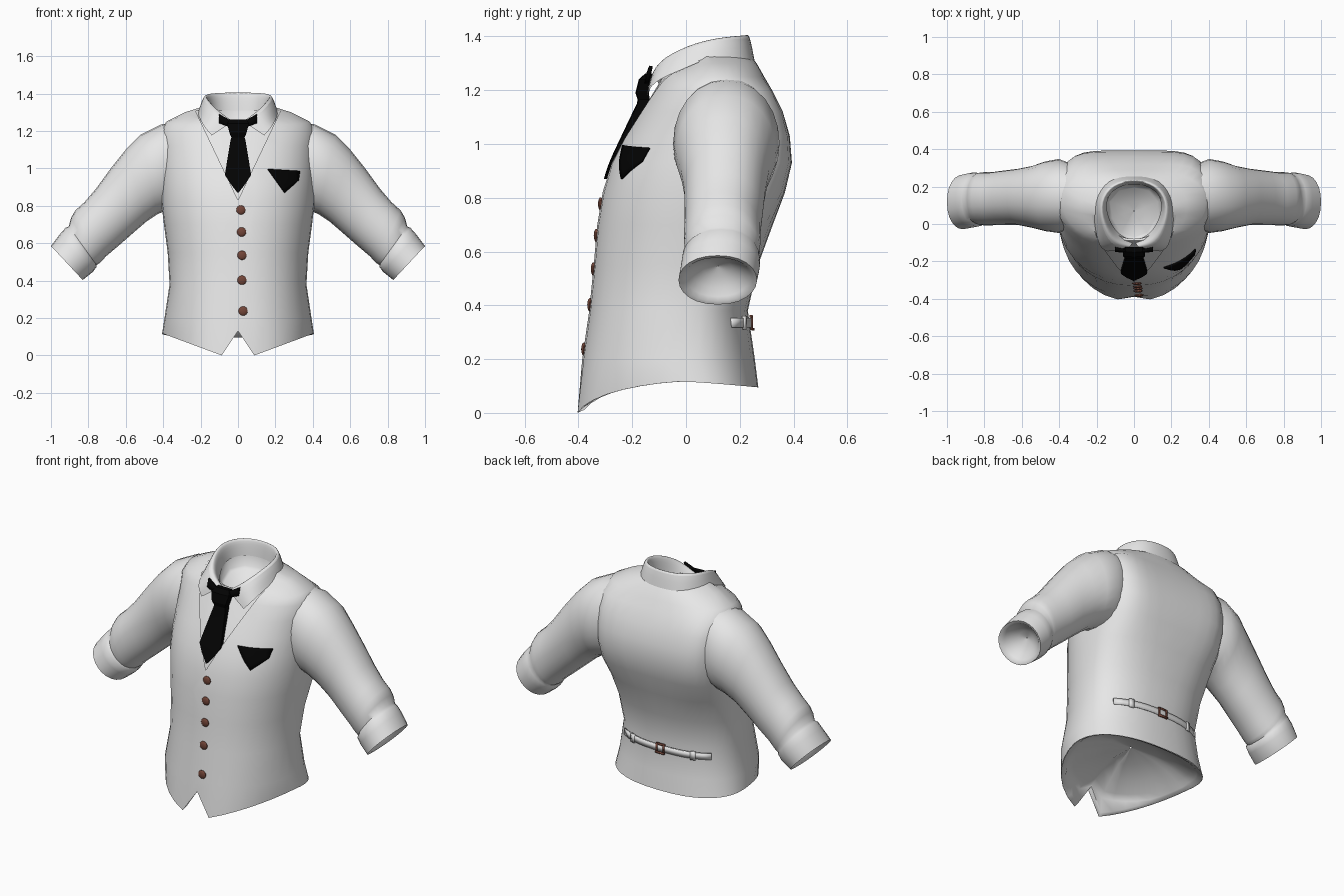
import bpy, bmesh, math
from mathutils import Vector
from mathutils.bvhtree import BVHTree

if "Cube" in bpy.data.objects:
    bpy.data.objects.remove(bpy.data.objects["Cube"])


def material(name, rgb):
    m = bpy.data.materials.new(name)
    m.diffuse_color = (*rgb, 1)
    m.use_nodes = True
    m.node_tree.nodes["Principled BSDF"].inputs["Base Color"].default_value = m.diffuse_color
    return m


CLOTH = material("off_white_cloth", (0.8, 0.8, 0.8))
BLACK = material("black_silk", (0.001, 0.001, 0.001))
BROWN = material("brown_button", (0.17, 0.06, 0.04))


def finish(bm, name, mat, mirror=False, solid=0.0, angle=40, subdiv=0):
    bmesh.ops.recalc_face_normals(bm, faces=bm.faces[:])
    me = bpy.data.meshes.new(name)
    bm.to_mesh(me)
    bm.free()
    me.materials.append(mat)
    ob = bpy.data.objects.new(name, me)
    bpy.context.collection.objects.link(ob)
    bpy.ops.object.select_all(action='DESELECT')
    ob.select_set(True)
    bpy.context.view_layer.objects.active = ob
    bpy.ops.object.shade_smooth_by_angle(angle=math.radians(angle))
    if mirror:
        mod = ob.modifiers.new("mirror", 'MIRROR')
        mod.use_clip = True
    if subdiv:
        mod = ob.modifiers.new("smooth", 'SUBSURF')
        mod.levels = mod.render_levels = subdiv
        mod.boundary_smooth = 'PRESERVE_CORNERS'
    if solid:
        mod = ob.modifiers.new("solid", 'SOLIDIFY')
        mod.thickness = solid
        mod.offset = 0
    return ob


def loft(rings, closed=True):
    """Bridge rows of points into a sheet or tube."""
    bm = bmesh.new()
    rows = [[bm.verts.new(p) for p in r] for r in rings]
    for a, b in zip(rows, rows[1:]):
        n = len(a)
        for i in range(n if closed else n - 1):
            j = (i + 1) % n
            bm.faces.new((a[i], a[j], b[j], b[i]))
    return bm


def bowl(ring, depth):
    """Rings that close an opening with a shallow bowl sunk along depth."""
    mid = sum((Vector(p) for p in ring), Vector()) / len(ring)
    depth = Vector(depth)
    return [[tuple(mid + (Vector(p) - mid) * k + depth * (1 - k * k)) for p in ring] for k in (.9, .7, .4, .02)]


# torso levels: z, half width, front y, back y, centre y, back squareness, front drop
LEVELS = [(0.20, .385, -.378, .248, -.01, .85, 0), (0.38, .358, -.352, .222, 0, .85, 0),
          (0.55, .368, -.335, .260, .02, .8, 0), (0.70, .388, -.322, .315, .04, .72, 0),
          (0.82, .402, -.302, .360, .05, .66, 0), (0.93, .405, -.270, .386, .07, .62, 0),
          (1.03, .405, -.220, .378, .09, .6, 0), (1.12, .405, -.170, .352, .11, .62, 0),
          (1.20, .405, -.122, .312, .11, .7, 0), (1.25, .375, -.104, .283, .11, .8, .02),
          (1.30, .275, -.095, .255, .09, .85, .05), (1.335, .165, -.085, .225, .07, 1, .09)]
HEM = (0, .402, -.407, .265, .02, .85, 0)


def torso_ring(level, off, hem=None):
    z, hx, yf, yb, yc, eb, drop = level
    pts = []
    for i in range(36):
        t = math.radians(i * 10)
        s, c = math.sin(t), math.cos(t)
        ex, ey = (.88, 1.2 if hem else 1.0) if c > 0 else (eb, eb)
        x = (hx + off) * math.copysign(abs(s) ** ex, s)
        y = yc + ((yf - off - yc) if c > 0 else (yb + off - yc)) * abs(c) ** ey
        if c < 0 and .7 < z < 1.22:      # shoulder blades
            y += .02 * math.sin(2 * t) ** 2
        if hem and i == 0:               # notch sits back from the points
            y += .022
        pts.append((x, y, hem(x, c) if hem else z - drop * max(0, c)))
    return pts


def hem_height(x, c):
    """Low front points with a notch between, level at sides and back."""
    x = abs(x)
    if c < 0.01:
        return 0.115 + 0.02 * c
    return 0.13 * (1 - x / 0.087) if x < 0.08 else 0.115 * max(0, x - 0.088) / 0.31


V_LOW, V_SLOPE = 0.83, 2.1

# vest with V neck cut by two planes
bm = loft([torso_ring(HEM, .004, hem_height)] + [torso_ring(l, .008) for l in LEVELS])
for side in (1, -1):
    faces = [f for f in bm.faces if f.calc_center_median().y < 0.05 and f.calc_center_median().z > 0.75]
    geom = faces + list({e for f in faces for e in f.edges}) + list({v for f in faces for v in f.verts})
    bmesh.ops.bisect_plane(bm, geom=geom, plane_co=(0, 0, V_LOW), plane_no=(V_SLOPE * side, 0, -1))
cut = []
for f in bm.faces:
    p = f.calc_center_median()
    if p.y < 0.05 and p.z > V_LOW + V_SLOPE * abs(p.x):
        cut.append(f)
bmesh.ops.delete(bm, geom=cut, context='FACES')
surface = BVHTree.FromBMesh(bm)
finish(bm, "vest", CLOTH)

# turned-in hem and lining that closes the inside
turn = torso_ring(HEM, -.022, lambda x, c: hem_height(x, c) + .012)
lining = torso_ring(HEM, -.03, lambda x, c: max(.10, hem_height(x, c) + .02))
finish(loft([torso_ring(HEM, .003, hem_height), turn, lining] + bowl(lining, (0, 0, .12))), "hem_lining", CLOTH, angle=70)

# shirt front behind the V
bm = loft([torso_ring(l, -.006) for l in LEVELS[3:]])
drop = [f for f in bm.faces if f.calc_center_median().y > .15 or abs(f.calc_center_median().x) > .3]
bmesh.ops.delete(bm, geom=drop, context='FACES')
finish(bm, "shirt_front", CLOTH)


def surf_y(x, z, side=-1):
    """Vest surface depth seen from front (-1) or back (1)."""
    hit = surface.ray_cast(Vector((x, side * 2, z)), Vector((0, -side, 0)))[0]
    return hit.y if hit else side * 0.25


# sleeve with soft turned-back cuff: top x, top z, bottom x, bottom z, y centre, y half
SLEEVE = [(.33, 1.25, .33, .78, .15, .17), (.41, 1.235, .395, .77, .15, .198),
          (.52, 1.18, .43, .755, .148, .186), (.60, 1.10, .49, .715, .145, .165),
          (.68, 1.00, .56, .655, .145, .15), (.76, .89, .64, .585, .14, .145),
          (.82, .82, .705, .53, .135, .142), (.87, .775, .738, .495, .135, .142),
          (.893, .735, .752, .485, .135, .14), (.905, .69, .757, .484, .135, .136),
          (.922, .682, .755, .475, .13, .144), (.955, .645, .775, .447, .128, .147),
          (1.0, .585, .83, .403, .118, .146), (.985, .577, .838, .415, .118, .132)]


def tube_ring(section, n=24):
    tx, tz, bx, bz, yc, yh = section
    ring = []
    for i in range(n):
        a = 2 * math.pi * i / n
        c, s = math.cos(a) / 2, math.sin(a)
        s = math.copysign(abs(s) ** .9, s)
        ring.append(((tx + bx) / 2 + (tx - bx) * c, yc + yh * s, (tz + bz) / 2 + (tz - bz) * c))
    return ring


rings = [tube_ring(s) for s in SLEEVE]
finish(loft(rings + bowl(rings[-1], (-.05, 0, .05))), "sleeve", CLOTH, mirror=True, angle=60)

# folded collar: rows of inner edge, fold and outer edge, front to back
inner = [(.0, -.09, 1.20), (.085, -.06, 1.23), (.14, .03, 1.27), (.155, .13, 1.30), (.095, .20, 1.31), (0, .218, 1.31)]
fold_in = [(.015, -.11, 1.245), (.10, -.085, 1.305), (.155, .01, 1.37), (.17, .12, 1.398), (.105, .208, 1.405), (0, .228, 1.408)]
fold = [(.025, -.132, 1.255), (.12, -.118, 1.318), (.177, .0, 1.375), (.193, .12, 1.402), (.125, .222, 1.41), (0, .243, 1.413)]
outer = [(.14, -.146, 1.176), (.188, -.13, 1.23), (.212, .0, 1.285), (.22, .12, 1.312), (.145, .245, 1.312), (0, .26, 1.308)]
finish(loft([inner, fold_in, fold, outer], closed=False), "collar", CLOTH, mirror=True, angle=80, subdiv=2)

# bowl closing the neck opening
rim = inner + [(-x, y, z) for x, y, z in inner[-2:0:-1]]
neck = [(x * .92, y * .95, z - .06) for x, y, z in rim]
finish(loft([rim, neck] + bowl(neck, (0, 0, -.05))), "neck_lining", CLOTH, angle=80)

# tie: rows of z, half width, front y, thickness
TIE = [(1.262, .045, -.152, .03), (1.24, .058, -.176, .05), (1.19, .046, -.188, .05),
       (1.165, .035, -.180, .045), (1.15, .04, -.183, .04), (1.06, .055, -.226, .03),
       (.965, .07, -.271, .025), (.92, .042, -.290, .02), (.87, .003, -.306, .012)]
bm = loft([[(-w, y + .004, z), (0, y, z), (w, y + .004, z), (w, y + d, z), (-w, y + d, z)] for z, w, y, d in TIE])
bmesh.ops.holes_fill(bm, edges=bm.edges[:])
finish(bm, "tie", BLACK, angle=30)

# tie band ends over the collar gap
bm = loft([[(.03, -.145, 1.25), (.102, -.13, 1.29)], [(.03, -.15, 1.215), (.102, -.142, 1.243)]], closed=False)
finish(bm, "tie_band", BLACK, mirror=True, solid=.014)

# pocket square draped on the chest
bm = bmesh.new()
bm.faces.new([bm.verts.new(p) for p in ((.16, 0, .995), (.25, 0, .87), (.322, 0, .935), (.33, 0, .985))])
bmesh.ops.subdivide_edges(bm, edges=bm.edges[:], cuts=5, use_grid_fill=True)
for v in bm.verts:
    v.co.y = surf_y(v.co.x, v.co.z) - .008
finish(bm, "pocket_square", BLACK, solid=.009)

# buttons
for i, (x, z) in enumerate([(.015, .777), (.019, .66), (.021, .535), (.021, .402), (.027, .237)]):
    bm = bmesh.new()
    bmesh.ops.create_uvsphere(bm, u_segments=14, v_segments=8, radius=.025)
    bmesh.ops.scale(bm, vec=(1, .4, 1), verts=bm.verts[:])
    bmesh.ops.translate(bm, vec=(x, surf_y(x, z) - .001, z), verts=bm.verts[:])
    finish(bm, f"button_{i + 1}", BROWN)


# back strap, its loops and buckle
def strap(name, x0, x1, half, lift, mat, z=.335, n=12):
    xs = [x0 + (x1 - x0) * i / n for i in range(n + 1)]
    rows = [[(x, surf_y(x, z, 1) + lift, z + dz) for x in xs] for dz in (-half, half)]
    finish(loft(rows, closed=False), name, mat, solid=.01)


strap("back_strap", -.29, .29, .018, .004, CLOTH)
for x in (-.2, .2):
    strap("strap_loop", x - .014, x + .014, .025, .008, CLOTH, n=2)
for x in (-.024, .024):
    strap("buckle_side", x - .005, x + .005, .027, .009, BROWN, n=1)
for z in (.311, .359):
    strap("buckle_bar", -.029, .029, .005, .009, BROWN, z=z, n=2)
